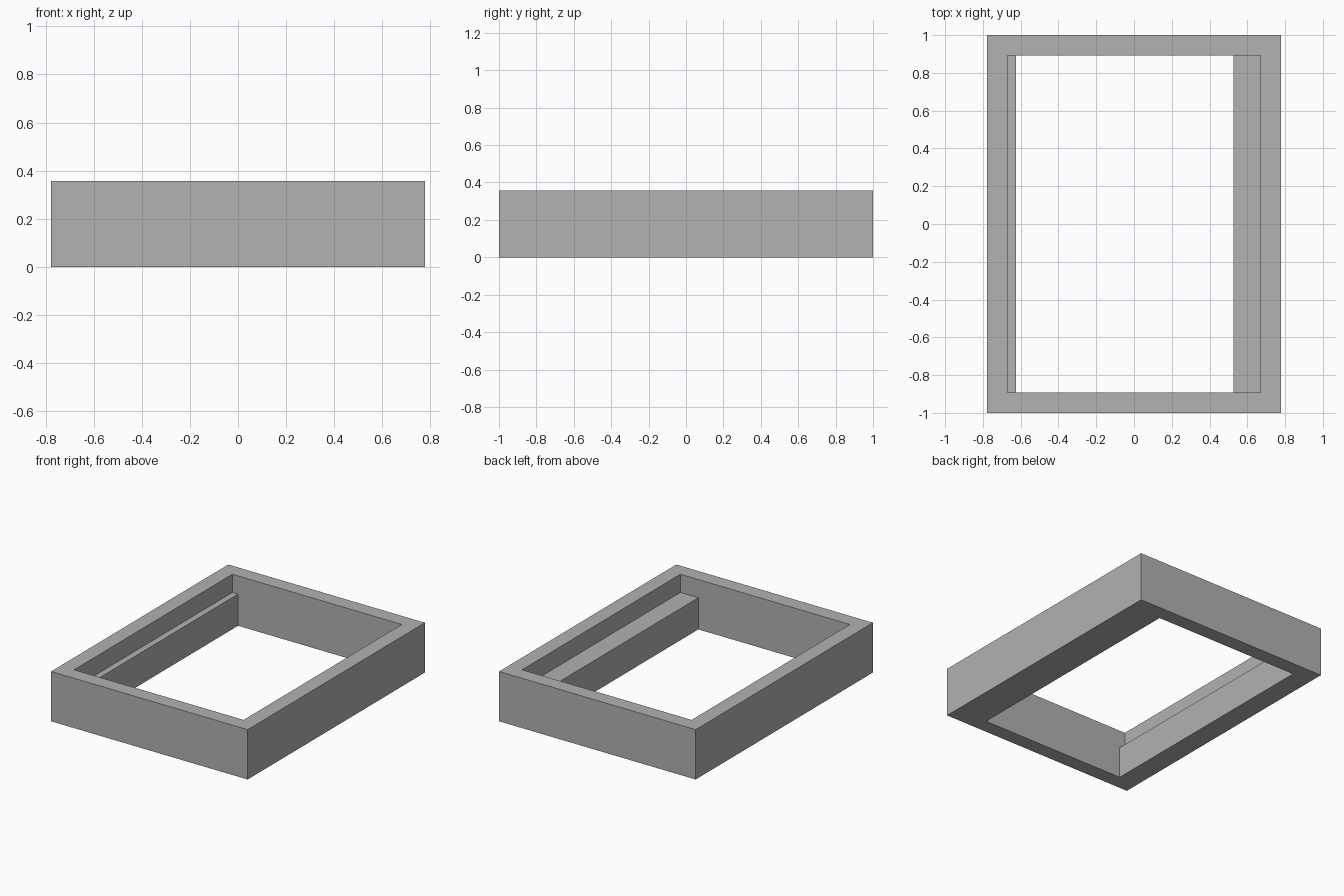
import bpy

cube = bpy.data.objects.get("Cube")
if cube:
    bpy.data.objects.remove(cube, do_unlink=True)

HALF_X, HALF_Y, HEIGHT = 0.777, 1.0, 0.356
OPEN_X, OPEN_Y = 0.67, 0.893
LEDGE_RIGHT, LEDGE_LEFT, LEDGE_Z = -0.625, 0.528, 0.226

grey = bpy.data.materials.new("plain grey")
grey.use_nodes = True
colour = (0.445, 0.445, 0.445, 1)
grey.diffuse_color = colour
grey.node_tree.nodes["Principled BSDF"].inputs["Base Color"].default_value = colour


def box(name, low, high):
    """Add a box spanning two opposite corners."""
    bpy.ops.mesh.primitive_cube_add(size=1)
    obj = bpy.context.object
    obj.name = name
    for v in obj.data.vertices:
        v.co = [a if c < 0 else b for c, a, b in zip(v.co, low, high)]
    obj.data.materials.append(grey)
    return obj


def cut(target, cutter):
    """Subtract the cutter from the target and discard it."""
    cutter.hide_render = True
    mod = target.modifiers.new("opening", "BOOLEAN")
    mod.operation = "DIFFERENCE"
    mod.solver = "EXACT"
    mod.object = cutter
    bpy.context.view_layer.objects.active = target
    bpy.ops.object.modifier_apply(modifier=mod.name)
    bpy.data.objects.remove(cutter, do_unlink=True)


# Solid rectangular body
frame = box("ledged_frame", (-HALF_X, -HALF_Y, 0), (HALF_X, HALF_Y, HEIGHT))

# Wide upper opening, down to the ledges
cut(frame, box("upper_cutter", (-OPEN_X, -OPEN_Y, LEDGE_Z), (OPEN_X, OPEN_Y, HEIGHT + 1)))

# Narrower through opening, leaving a slim right ledge and a broad left ledge
cut(frame, box("lower_cutter", (LEDGE_RIGHT, -OPEN_Y, -1), (LEDGE_LEFT, OPEN_Y, HEIGHT + 1)))
